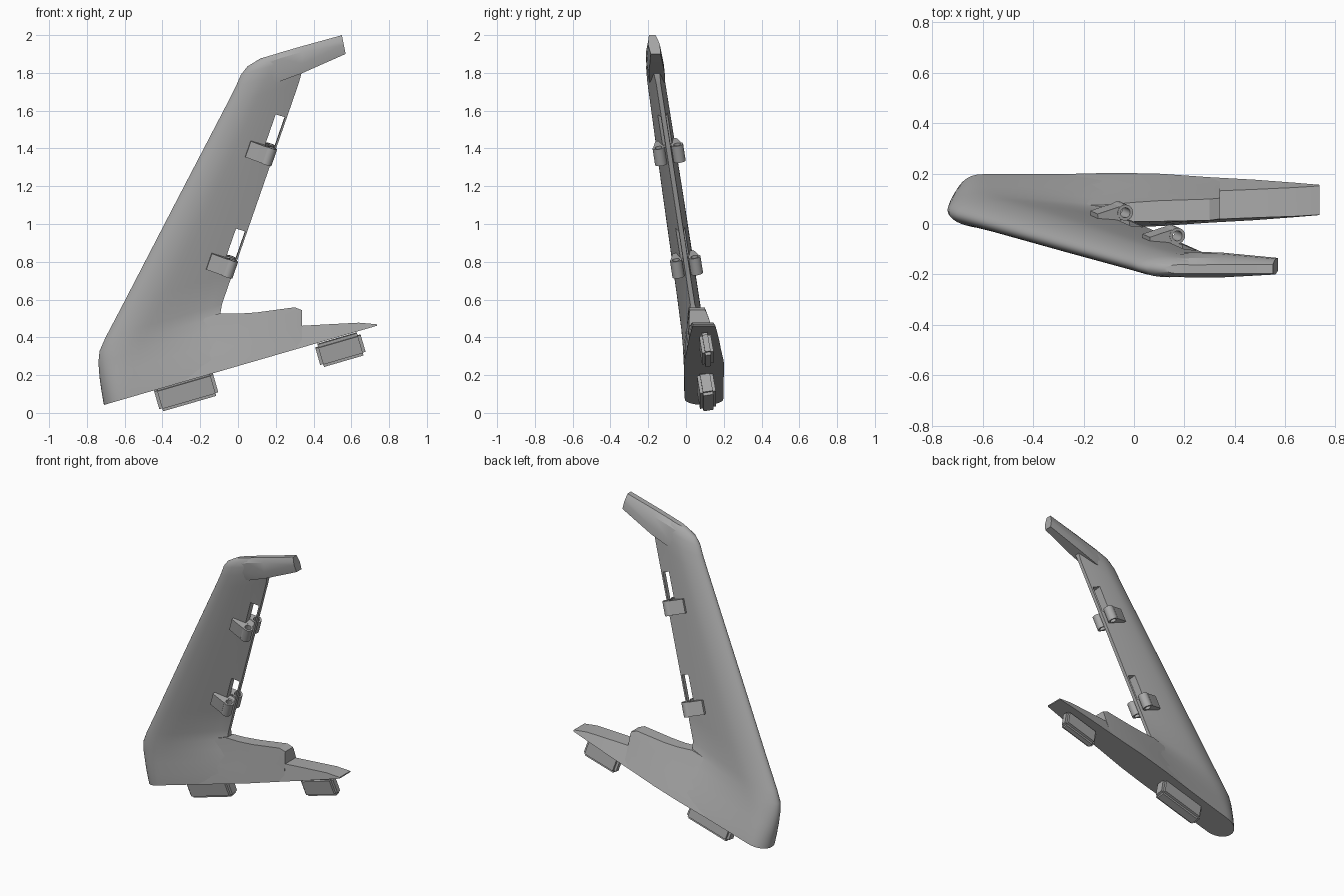
import bpy, bmesh, math
from mathutils import Vector, Matrix

cube = bpy.data.objects.get("Cube")
if cube:
    bpy.data.objects.remove(cube)

grey = bpy.data.materials.new("grey")
grey.use_nodes = True
COLOR = (0.4, 0.4, 0.4, 1)
grey.diffuse_color = COLOR
grey.node_tree.nodes["Principled BSDF"].inputs["Base Color"].default_value = COLOR

RISE, LEAN, BASE = 0.29, 0.172, 0.248


def place(x, side, h):
    """Point at chord position x, sideways offset and height above the sloping base."""
    return Vector((x, 0.138 - LEAN * h + side, h + RISE * x))


def finish(name, bm):
    bmesh.ops.recalc_face_normals(bm, faces=bm.faces)
    mesh = bpy.data.meshes.new(name)
    bm.to_mesh(mesh)
    bm.free()
    mesh.materials.append(grey)
    ob = bpy.data.objects.new(name, mesh)
    bpy.context.collection.objects.link(ob)
    return ob


def loft(name, rings, closed=False):
    """Skin a row of equal point loops; cap the ends or join them."""
    bm = bmesh.new()
    loops = [[bm.verts.new(p) for p in ring] for ring in rings]
    pairs = list(zip(loops, loops[1:]))
    if closed:
        pairs.append((loops[-1], loops[0]))
    else:
        bm.faces.new(loops[0])
        bm.faces.new(loops[-1])
    n = len(loops[0])
    for a, b in pairs:
        for i in range(n):
            j = (i + 1) % n
            bm.faces.new((a[i], a[j], b[j], b[i]))
    return finish(name, bm)


def select(ob):
    bpy.ops.object.select_all(action='DESELECT')
    ob.select_set(True)
    bpy.context.view_layer.objects.active = ob


def smooth(ob, angle=32):
    select(ob)
    bpy.ops.object.shade_smooth_by_angle(angle=math.radians(angle))


def section(h, lead, trail, thick, edge, peak, n=20):
    """Airfoil loop: round nose, thickest at peak, tapering to a blunt edge."""
    half = []
    for i in range(n + 1):
        u = (i / n) ** 1.9
        if u < peak:
            y = thick * math.sqrt(max(0, 1 - (1 - u / peak) ** 2))
        else:
            v = (u - peak) / (1 - peak)
            y = thick + (edge - thick) * v ** 1.4
        half.append((lead + (trail - lead) * u, y))
    loop = half + [(x, -y) for x, y in reversed(half[1:])]
    return [place(x, y, h) for x, y in loop]


# Main fin: flared root, straight blade, rounded tip
stations = [
    (BASE, -0.71, -0.05, 0.102, 0.102, 0.16),
    (0.32, -0.722, -0.06, 0.094, 0.088, 0.17),
    (0.40, -0.733, -0.07, 0.080, 0.066, 0.19),
    (0.48, -0.739, -0.08, 0.070, 0.045, 0.23),
    (0.54, -0.733, -0.095, 0.064, 0.025, 0.27),
    (0.60, -0.703, -0.085, 0.060, 0.012, 0.30),
    (0.75, -0.61, -0.027, 0.058, 0.012, 0.33),
    (1.20, -0.336, 0.147, 0.054, 0.012, 0.35),
    (1.65, -0.06, 0.321, 0.048, 0.012, 0.38),
    (1.73, -0.012, 0.345, 0.047, 0.018, 0.38),
    (1.785, 0.015, 0.345, 0.042, 0.025, 0.38),
    (1.82, 0.05, 0.345, 0.034, 0.025, 0.38),
    (1.842, 0.12, 0.345, 0.018, 0.016, 0.30),
]
fin = loft("fin", [section(*s) for s in stations])

# Frame running along the trailing edge
foot, head = place(-0.1, 0, 0.56), place(0.34, 0, 1.70)
along = (head - foot).normalized()
aft = Vector((1, 0, RISE))
aft = (aft - along * aft.dot(along)).normalized()
out = along.cross(aft).normalized()
if out.y < 0:
    out.negate()


def edge_frame(z):
    origin = foot + along * ((z - foot.z) / along.z)
    return lambda a, b, c: origin + along * a + aft * b + out * c


# Slots through the blade just ahead of the trailing edge
for z in (0.88, 1.485):
    at = edge_frame(z)
    rings = [[at(a, b, c) for a, b in
              ((-0.09, -0.064), (0.085, -0.064), (0.085, -0.011), (-0.09, -0.011))]
             for c in (-0.12, 0.12)]
    cutter = loft("slot_cutter", rings)
    cutter.hide_render = True
    select(fin)
    mod = fin.modifiers.new("slot", 'BOOLEAN')
    mod.operation, mod.solver, mod.object = 'DIFFERENCE', 'EXACT', cutter
    bpy.ops.object.modifier_apply(modifier=mod.name)
    bpy.data.objects.remove(cutter)
smooth(fin)

# Hinges: a tube and a tapered arm on each side of the blade
for label, z in (("lower", 0.765), ("upper", 1.36)):
    at = edge_frame(z)
    for side, s in (("left", 1), ("right", -1)):
        tube = []
        for r, a in ((0.032, -0.047), (0.032, 0.047), (0.02, 0.047), (0.02, -0.047)):
            turn = [math.tau * i / 20 for i in range(20)]
            tube.append([at(a, -0.03 + r * math.cos(t), s * 0.05 + r * math.sin(t))
                         for t in turn])
        smooth(loft(f"{label}_hinge_tube_{side}", tube, closed=True))
        outline = ((-0.05, 0.02), (-0.05, 0.076), (-0.09, 0.068), (-0.145, 0.056), (-0.145, 0.02))
        loft(f"{label}_hinge_arm_{side}",
             [[at(a, b, s * c) for b, c in outline] for a in (-0.045, 0.045)])


def slab(x, slant, *levels):
    """Cross-section across the chord from (half width, height) levels."""
    pts = [(w, h) for w, h in levels] + [(-w, h) for w, h in reversed(levels)]
    low = levels[0][1]
    return [place(x - slant * (h - low), w, h) for w, h in pts]


# Tip horn reaching aft
horn = [slab(x, slant, (b, low), (m, low + 0.05), (m * 0.85, high - 0.03), (t, high))
        for x, slant, b, m, t, low, high in (
            (0.13, 0, 0.030, 0.040, 0.012, 1.70, 1.838),
            (0.22, 0, 0.042, 0.045, 0.017, 1.69, 1.843),
            (0.34, 0, 0.042, 0.045, 0.018, 1.70, 1.843),
            (0.57, 0.19, 0.026, 0.031, 0.018, 1.735, 1.840))]
smooth(loft("tip_horn", horn), 25)

# Tall root fairing behind the fin
tall = [slab(x, 0, (w, BASE), (m, 0.36), (k, 0.43), (t, top))
        for x, w, m, k, t, top in (
            (-0.30, 0.102, 0.078, 0.058, 0.030, 0.55),
            (-0.10, 0.107, 0.080, 0.060, 0.034, 0.555),
            (0.00, 0.106, 0.079, 0.060, 0.038, 0.525),
            (0.10, 0.104, 0.077, 0.059, 0.041, 0.503),
            (0.30, 0.090, 0.064, 0.051, 0.042, 0.472),
            (0.34, 0.086, 0.060, 0.046, 0.041, 0.445))]
smooth(loft("root_fairing", tall), 25)

# Low tail of the fairing
low_tail = [slab(x, 0, (w, BASE), (t, top))
            for x, w, t, top in (
                (0.30, 0.090, 0.056, 0.372),
                (0.48, 0.080, 0.056, 0.330),
                (0.64, 0.068, 0.057, 0.292),
                (0.735, 0.060, 0.057, 0.256))]
smooth(loft("fairing_tail", low_tail), 25)

# Mounting feet under the base, square to it
up = Vector((-RISE, -LEAN, 1)).normalized()
length = Vector((1, 0, RISE)).normalized()
width = up.cross(length)
for name, centre, size in (
        ("front_foot", (-0.275, 0.108, 0.115), (0.325, 0.085, 0.13)),
        ("rear_foot", (0.542, 0.108, 0.335), (0.25, 0.062, 0.125))):
    bm = bmesh.new()
    bmesh.ops.create_cube(bm, size=1)
    bmesh.ops.scale(bm, vec=size, verts=bm.verts)
    bmesh.ops.bevel(bm, geom=bm.edges[:], offset=0.016, segments=2, affect='EDGES')
    turn = Matrix((length, width, up)).transposed().to_4x4()
    bm.transform(Matrix.Translation(centre) @ turn)
    smooth(finish(name, bm), 35)
